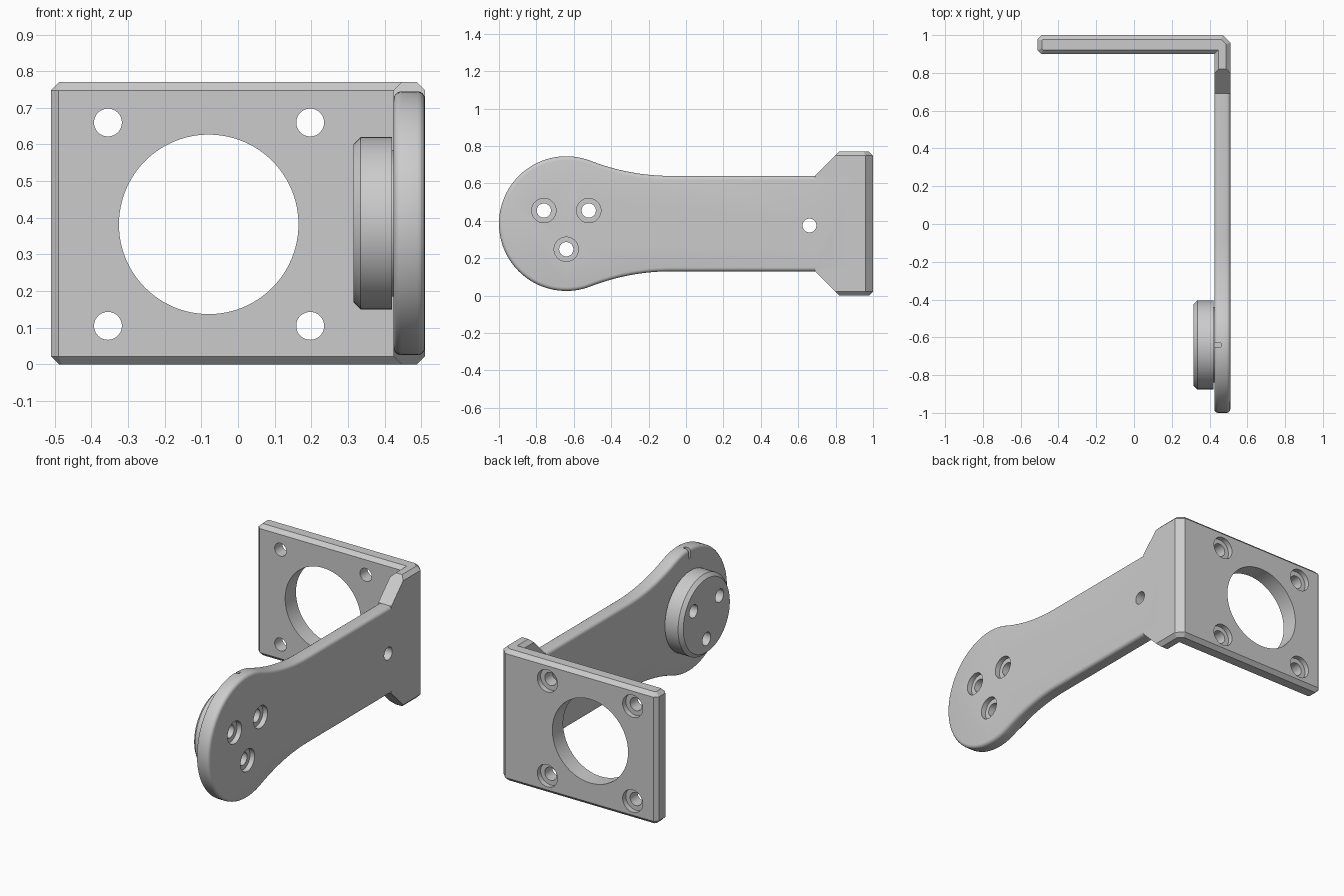
import bpy, bmesh
from math import sin, cos, pi, atan2, radians
from mathutils import Matrix

old = bpy.data.objects.get("Cube")
if old:
    bpy.data.objects.remove(old)

grey = bpy.data.materials.new("grey_metal")
grey.use_nodes = True
grey.diffuse_color = (0.6, 0.6, 0.6, 1)
grey.node_tree.nodes["Principled BSDF"].inputs["Base Color"].default_value = (0.6, 0.6, 0.6, 1)

MID = 0.385          # height of the symmetry plane
INNER, OUTER = 0.425, 0.51   # arm thickness along x
HUB_Y = -0.64


def finish(name, bm):
    bmesh.ops.recalc_face_normals(bm, faces=bm.faces)
    mesh = bpy.data.meshes.new(name)
    bm.to_mesh(mesh)
    bm.free()
    mesh.materials.append(grey)
    ob = bpy.data.objects.new(name, mesh)
    bpy.context.collection.objects.link(ob)
    return ob


def prism(name, points, axis, lo, hi, rim=0, segments=1):
    """Extrude a 2D outline along x or z, with optional bevelled rims."""
    place = (lambda p, t: (t, p[0], p[1])) if axis == "x" else (lambda p, t: (p[0], p[1], t))
    bm = bmesh.new()
    a = [bm.verts.new(place(p, lo)) for p in points]
    b = [bm.verts.new(place(p, hi)) for p in points]
    caps = [bm.faces.new(a), bm.faces.new(b)]
    for i in range(len(a)):
        j = (i + 1) % len(a)
        bm.faces.new((a[i], a[j], b[j], b[i]))
    bmesh.ops.recalc_face_normals(bm, faces=bm.faces)
    if rim:
        edges = list({e for f in caps for e in f.edges})
        bmesh.ops.bevel(bm, geom=edges, offset=rim, segments=segments,
                        profile=0.5, affect="EDGES")
    return finish(name, bm)


def cylinder(axis, centre, radius, length, sides=48):
    bm = bmesh.new()
    turn = Matrix.Rotation(pi / 2, 4, "Y" if axis == "x" else "X")
    bmesh.ops.create_cone(bm, cap_ends=True, segments=sides, radius1=radius,
                          radius2=radius, depth=length,
                          matrix=Matrix.Translation(centre) @ turn)
    return finish("cutter", bm)


def boolean(ob, others, operation="DIFFERENCE"):
    """Apply booleans and remove the helper objects."""
    for other in others:
        mod = ob.modifiers.new("bool", "BOOLEAN")
        mod.operation, mod.object, mod.solver = operation, other, "EXACT"
        other.hide_render = True
    bpy.context.view_layer.update()
    result = bpy.data.meshes.new_from_object(ob.evaluated_get(bpy.context.evaluated_depsgraph_get()))
    ob.modifiers.clear()
    ob.data = result
    for other in others:
        bpy.data.objects.remove(other)


def smooth(ob, angle=30):
    bpy.ops.object.select_all(action="DESELECT")
    ob.select_set(True)
    bpy.context.view_layer.objects.active = ob
    bpy.ops.object.shade_smooth_by_angle(angle=radians(angle))


# Chamfered L-shaped bracket: mounting plate plus short side flange
outline = [(-0.51, 0.92), (-0.49, 0.90), (INNER, 0.90), (INNER, 0.69), (OUTER, 0.69),
           (OUTER, 0.96), (0.47, 1.0), (-0.49, 1.0), (-0.51, 0.98)]
bracket = prism("mounting_bracket", outline, "z", 0, 2 * MID, rim=0.022)

# Sloped trims that narrow the flange down to the arm
wedge = [(0.6, 0.255), (0.69, 0.255), (0.89, 0.455), (0.6, 0.455)]
boolean(bracket, [prism("trim", [(y, MID + s * z) for y, z in wedge], "x", 0.35, 0.6)
                  for s in (1, -1)])

# Arm outline: round hub, tangent concave neck, straight bar
R, BLEND, NECK_Y, HALF = 0.36, 1.186, -0.08, 0.255
meet = atan2(HALF + BLEND, NECK_Y - HUB_Y)
top = [(0.93, HALF)]
for i in range(13):
    a = -pi / 2 - (pi / 2 - meet) * i / 12
    top.append((NECK_Y + BLEND * cos(a), HALF + BLEND + BLEND * sin(a)))
for i in range(1, 33):
    a = meet + (pi - meet) * i / 32
    top.append((HUB_Y + R * cos(a), R * sin(a)))
arm_outline = top + [(y, -z) for y, z in reversed(top[:-1])]
arm = prism("arm", [(y, MID + z) for y, z in arm_outline], "x", INNER, OUTER,
            rim=0.02, segments=4)
boolean(bracket, [arm], "UNION")
bracket.name = "bracket_with_arm"

# Plate openings: big bore and four counterbored screw holes
cuts = [cylinder("y", (-0.08, 0.95, 0.382), 0.245, 0.4, 96)]
for x in (-0.355, 0.197):
    for z in (0.105, 0.66):
        cuts.append(cylinder("y", (x, 0.95, z), 0.038, 0.4))
        cuts.append(cylinder("y", (x, 1.02, z), 0.065, 0.1))

# Arm openings: three counterbored hub holes and one side hole
hub_holes = [(-0.76, 0.455), (-0.52, 0.455), (-0.64, 0.248)]
for y, z in hub_holes:
    cuts.append(cylinder("x", (0.45, y, z), 0.038, 0.4))
    cuts.append(cylinder("x", (0.53, y, z), 0.065, 0.1))
cuts.append(cylinder("x", (0.467, 0.66, 0.375), 0.037, 0.3))

# Alignment notch on the inner top edge of the hub
notch = [(HUB_Y - 0.01, 0.69), (HUB_Y + 0.01, 0.69), (HUB_Y + 0.01, 0.8), (HUB_Y - 0.01, 0.8)]
cuts.append(prism("cutter", notch, "x", 0.38, 0.46))
boolean(bracket, cuts)
smooth(bracket)

# Round boss on the inner side of the hub, with a recessed neck
bm = bmesh.new()
rings = []
for x, r in [(0.315, 0.215), (0.335, 0.235), (0.42, 0.235), (0.42, 0.2), (0.426, 0.2)]:
    rings.append([bm.verts.new((x, HUB_Y + r * cos(2 * pi * i / 64), MID + r * sin(2 * pi * i / 64)))
                  for i in range(64)])
for a, b in zip(rings, rings[1:]):
    for i in range(64):
        j = (i + 1) % 64
        bm.faces.new((a[i], a[j], b[j], b[i]))
bm.faces.new(rings[0])
bm.faces.new(rings[-1])
boss = finish("hub_boss", bm)
boolean(boss, [cylinder("x", (0.37, y, z), 0.038, 0.3) for y, z in hub_holes])
smooth(boss)
